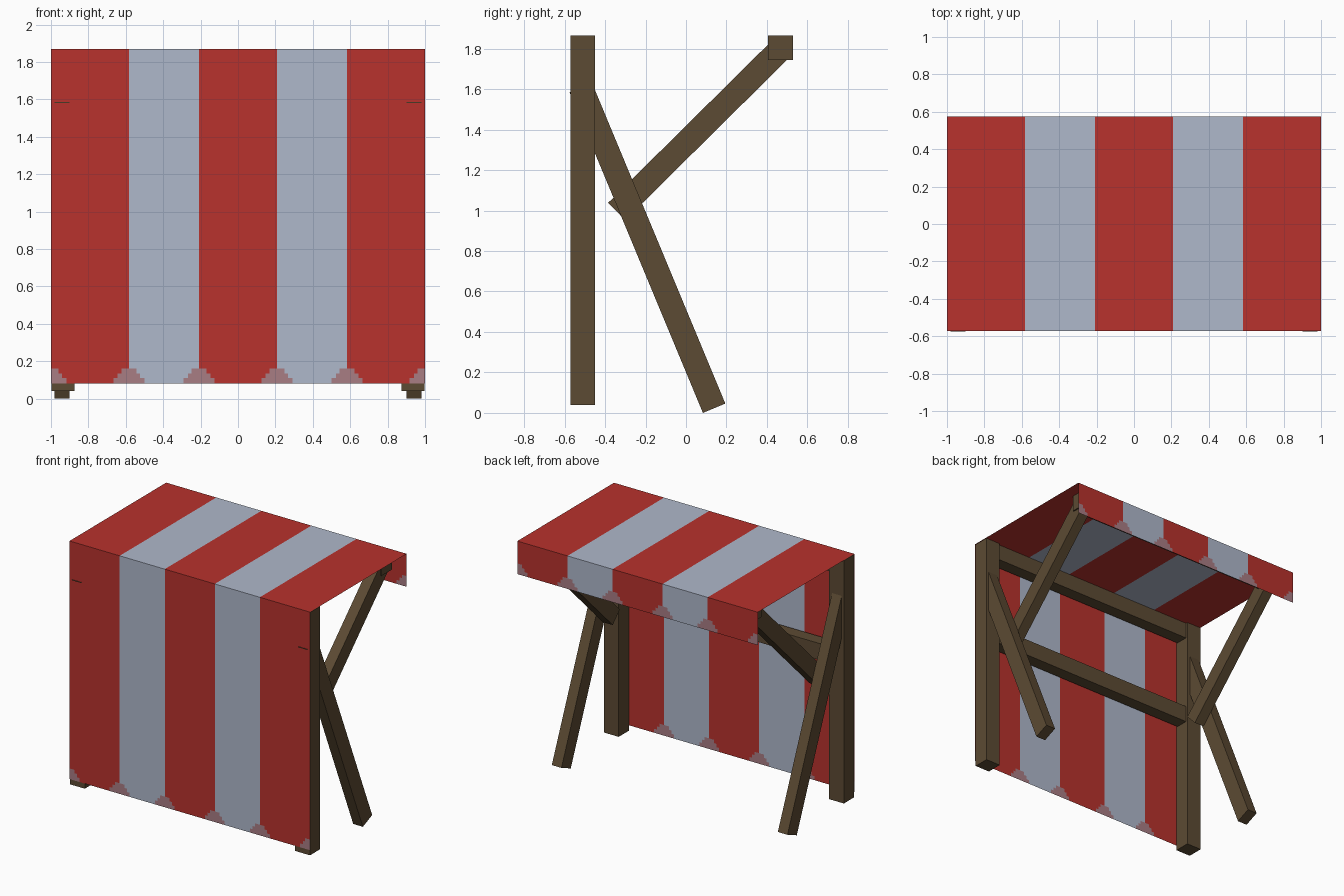
import bpy, bmesh
from mathutils import Vector

if "Cube" in bpy.data.objects:
    bpy.data.objects.remove(bpy.data.objects["Cube"])


def material(name, rgb):
    m = bpy.data.materials.new(name)
    m.diffuse_color = (*rgb, 1)
    m.use_nodes = True
    m.node_tree.nodes["Principled BSDF"].inputs["Base Color"].default_value = m.diffuse_color
    return m


WOOD = material("brown wood", (0.107, 0.069, 0.033))
RED = material("red cloth", (0.479, 0.032, 0.026))
PALE = material("pale grey cloth", (0.43, 0.48, 0.597))
FADED = material("faded pink cloth", (0.397, 0.205, 0.231))


def finish(name, bm, mats):
    me = bpy.data.meshes.new(name)
    bm.to_mesh(me)
    bm.free()
    for m in mats:
        me.materials.append(m)
    ob = bpy.data.objects.new(name, me)
    bpy.context.collection.objects.link(ob)
    return ob


def box(name, x, y, z):
    """Axis-aligned timber given as three (low, high) ranges."""
    bm = bmesh.new()
    bmesh.ops.create_cube(bm, size=1)
    for v in bm.verts:
        v.co = [lo + (c + 0.5) * (hi - lo) for c, (lo, hi) in zip(v.co, (x, y, z))]
    return finish(name, bm, [WOOD])


def slanted(name, x, start, end, width):
    """Timber leaning in the y-z plane from start to end, square cut."""
    a, b = Vector((0, *start)), Vector((0, *end))
    d = (b - a).normalized()
    side = Vector((0, -d.z, d.y))
    bm = bmesh.new()
    bmesh.ops.create_cube(bm, size=1)
    for v in bm.verts:
        t = v.co.z + 0.5
        px = x[0] + (v.co.x + 0.5) * (x[1] - x[0])
        v.co = a.lerp(b, t) + side * (v.co.y * width) + Vector((px, 0, 0))
    bmesh.ops.recalc_face_normals(bm, faces=bm.faces)
    return finish(name, bm, [WOOD])


# Striped cloth panels, with stepped worn patches along the hem
SEAMS = [-1, -0.583, -0.208, 0.208, 0.583, 1]
STEPS = [(0.03, 0.083), (0.055, 0.06), (0.08, 0.04)]  # height above hem, half width


def cloth(name, place, length, worn):
    xs = set(SEAMS)
    ts = [0, length]
    if worn:
        xs |= {round(s + k * w, 4) for s in SEAMS for _, w in STEPS for k in (-1, 1)}
        ts += [h for h, _ in STEPS]
    xs = sorted(x for x in xs if -1 <= x <= 1)
    ts.sort()
    bm = bmesh.new()
    grid = [[bm.verts.new(place(x, t)) for x in xs] for t in ts]
    for j in range(len(ts) - 1):
        for i in range(len(xs) - 1):
            f = bm.faces.new((grid[j][i], grid[j][i + 1], grid[j + 1][i + 1], grid[j + 1][i]))
            cx, ct = (xs[i] + xs[i + 1]) / 2, (ts[j] + ts[j + 1]) / 2
            f.material_index = sum(cx > s for s in SEAMS[1:-1]) % 2
            half = next((w for h, w in STEPS if ct < h), 0)
            if worn and min(abs(cx - s) for s in SEAMS) < half:
                f.material_index = 2
    return finish(name, bm, [RED, PALE, FADED])


cloth("front_cloth", lambda x, t: (x, -0.573, 0.08 + t), 1.79, True)
cloth("top_cloth", lambda x, t: (x, -0.573 + t, 1.87), 1.148, False)
cloth("back_valance", lambda x, t: (-x, 0.575, 1.622 + t), 0.248, True)

# Mirrored timber frame on both sides
for side, s in (("left", -1), ("right", 1)):
    def span(a, b):
        return tuple(sorted((s * a, s * b)))
    box(side + "_post", span(0.875, 0.998), (-0.57, -0.45), (0.04, 1.866))
    slanted(side + "_leg_brace", span(0.9, 0.98), (0.139, 0.023), (-0.52, 1.608), 0.12)
    slanted(side + "_canopy_strut", span(0.82, 0.9), (-0.343, 0.995), (0.46, 1.79), 0.12)

# Cross beams
box("canopy_beam", (-0.91, 0.91), (0.405, 0.53), (1.745, 1.866))
box("upper_crossbar", (-0.88, 0.88), (-0.56, -0.465), (1.745, 1.866))
box("lower_crossbar", (-0.88, 0.88), (-0.56, -0.465), (1.055, 1.18))
